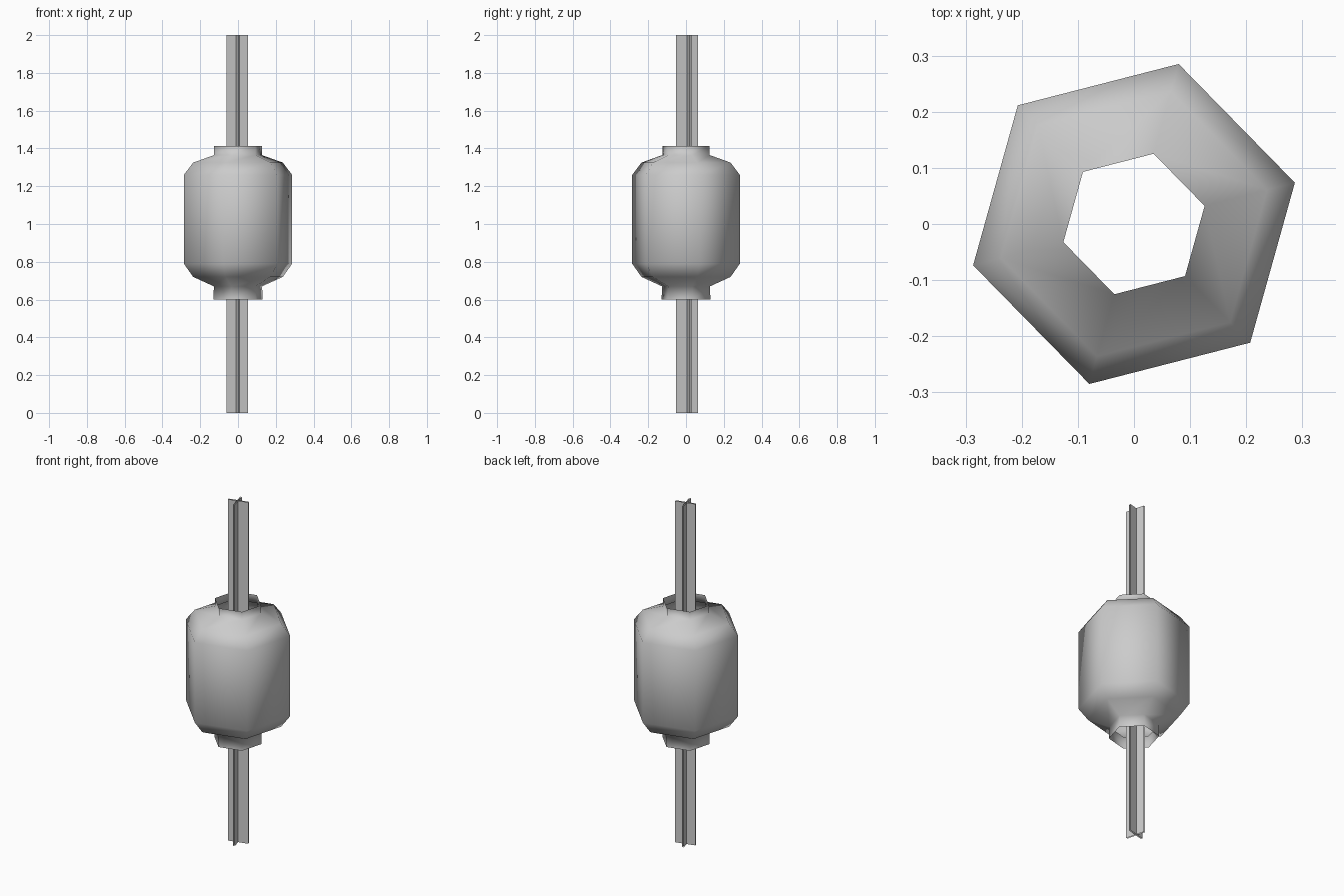
import bpy, bmesh, math
from mathutils import Vector

cube = bpy.data.objects.get("Cube")
if cube:
    bpy.data.objects.remove(cube, do_unlink=True)

grey = bpy.data.materials.new("plain_grey")
grey.use_nodes = True
colour = (0.6, 0.6, 0.6, 1)
grey.diffuse_color = colour
grey.node_tree.nodes["Principled BSDF"].inputs["Base Color"].default_value = colour

TURN = math.radians(14.4)  # the whole model is twisted about z


def finish(name, bm, smooth):
    mesh = bpy.data.meshes.new(name)
    bm.to_mesh(mesh)
    bm.free()
    mesh.materials.append(grey)
    for p in mesh.polygons:
        p.use_smooth = smooth
    obj = bpy.data.objects.new(name, mesh)
    bpy.context.collection.objects.link(obj)
    return obj


def hex_lathe(name, profile, sides=6):
    """Open tube with a six-sided cross-section, from (radius, z) pairs."""
    bm = bmesh.new()
    rings = []
    for r, z in profile:
        angles = [TURN + math.tau * i / sides for i in range(sides)]
        rings.append([bm.verts.new((r * math.cos(a), r * math.sin(a), z)) for a in angles])
    for low, high in zip(rings, rings[1:]):
        for i in range(sides):
            j = (i + 1) % sides
            bm.faces.new((low[i], low[j], high[j], high[i]))
    return finish(name, bm, True)


def double_sheet(name, centre, angle, width, gap):
    """Two parallel upright sheets facing away from each other."""
    along = Vector((math.cos(angle), math.sin(angle), 0)) * width / 2
    across = Vector((-math.sin(angle), math.cos(angle), 0)) * gap / 2
    up = Vector((0, 0, 2))
    bm = bmesh.new()
    for side in (-1, 1):
        a = Vector(centre) + across * side + along * side
        b = Vector(centre) + across * side - along * side
        bm.faces.new([bm.verts.new(p) for p in (a, b, b + up, a + up)])
    return finish(name, bm, False)


# Lantern shell with collars, open at both ends
hex_lathe("lantern_body", [(0.134, 0.6), (0.132, 0.67), (0.245, 0.72), (0.296, 0.79),
                           (0.296, 1.26), (0.245, 1.325), (0.13, 1.365), (0.13, 1.412)])

# Hanging cord made of crossed double sheets
double_sheet("cord_sheet_wide", (-0.004, 0.010, 0), TURN, 0.115, 0.008)
double_sheet("cord_sheet_deep", (-0.007, 0.005, 0), TURN + math.pi / 2, 0.117, 0.008)
